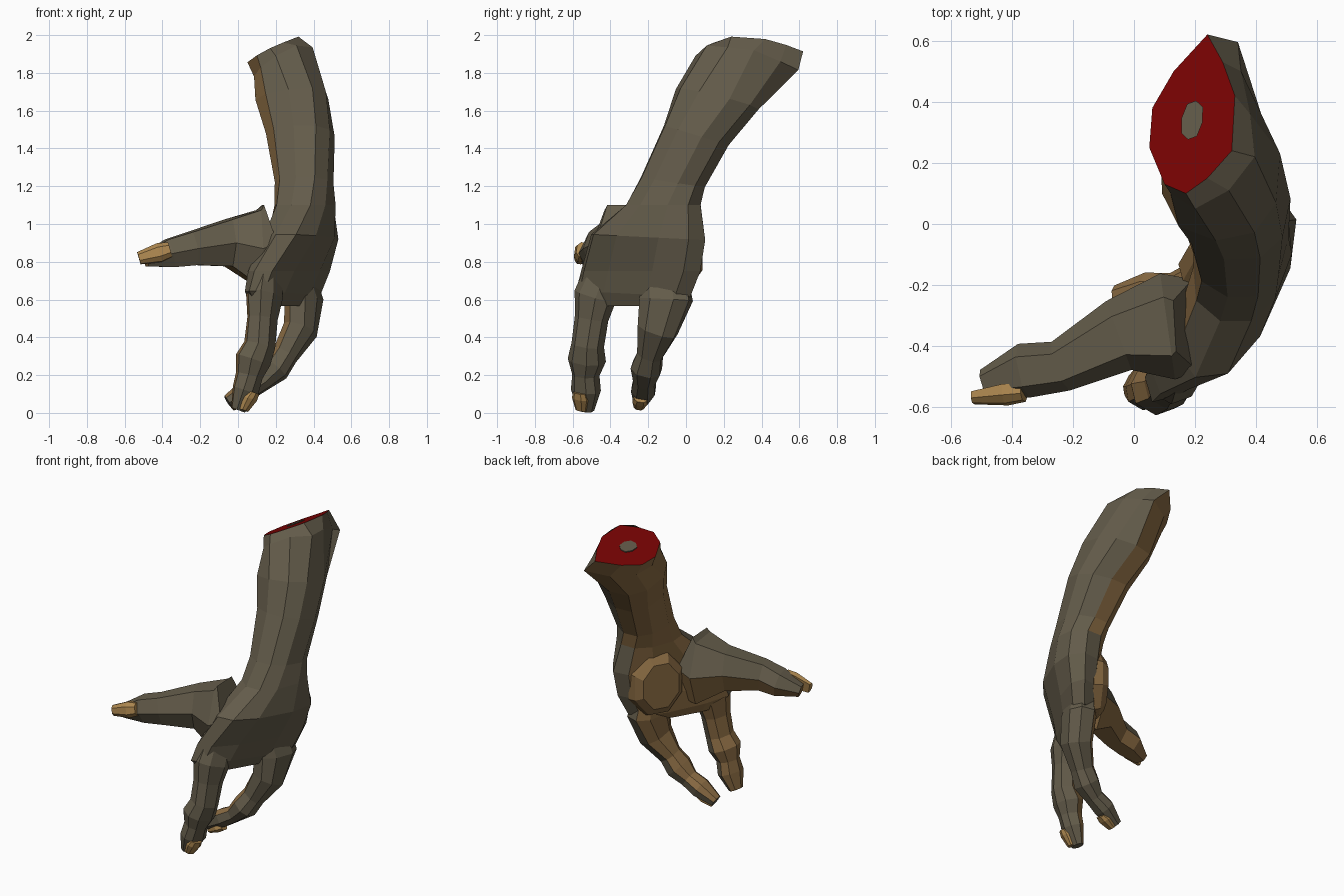
import bpy, bmesh, math
from mathutils import Vector as V


def material(name, rgb):
    m = bpy.data.materials.new(name)
    m.diffuse_color = (*rgb, 1)
    return m


OLIVE = material("olive skin", (0.128, 0.108, 0.070))
TAN = material("tan palm", (0.25, 0.145, 0.055))
NAIL = material("nail tan", (0.42, 0.245, 0.08))
RED = material("raw red", (0.20, 0.001, 0.001))


def shape(t, power=0.85):
    """Slightly boxy unit circle."""
    c, s = math.cos(t), math.sin(t)
    return (math.copysign(abs(c) ** power, c), math.copysign(abs(s) ** power, s))


def facing(direction, limit):
    """Rule: palm colour on faces that look along the direction."""
    d = V(direction).normalized()
    return lambda f: int(f.normal.dot(d) > limit)


def skin(name, rings, mats, rule=None):
    """Loft rings of points, cap both ends, colour faces by the rule."""
    bm = bmesh.new()
    loops = [[bm.verts.new(p) for p in r] for r in rings]
    n = len(loops[0])
    first = bm.faces.new(loops[0])
    bm.faces.new(loops[-1])
    for a, b in zip(loops, loops[1:]):
        for i in range(n):
            j = (i + 1) % n
            bm.faces.new((a[i], a[j], b[j], b[i]))
    bmesh.ops.recalc_face_normals(bm, faces=bm.faces[:])
    if rule:
        for f in bm.faces:
            f.normal_update()
            f.material_index = rule(f)
    if len(mats) > 2:
        first.material_index = 2
    me = bpy.data.meshes.new(name)
    bm.to_mesh(me)
    bm.free()
    for m in mats:
        me.materials.append(m)
    ob = bpy.data.objects.new(name, me)
    bpy.context.collection.objects.link(ob)
    return ob


def flat_ring(cx, cy, cz, a, b, wx, wy, tx, ty, n=10):
    """Ring seen from above: long axis (wx, wy), height slopes tx and ty."""
    w = V((wx, wy)).normalized()
    pts = []
    for i in range(n):
        c, s = shape(math.tau * i / n)
        dx = a * c * w.x + b * s * w.y
        dy = a * c * w.y - b * s * w.x
        pts.append((cx + dx, cy + dy, cz + tx * dx + ty * dy))
    return pts


def digit(name, path, wide, rule, n=8):
    """Loft along a path of (x, y, z, half width, half thickness)."""
    pts = [V(p[:3]) for p in path]
    rings = []
    for k, p in enumerate(path):
        t = (pts[min(k + 1, len(pts) - 1)] - pts[max(k - 1, 0)]).normalized()
        u = V(wide)
        u = (u - t * u.dot(t)).normalized()
        v = t.cross(u)
        ring = []
        for i in range(n):
            c, s = shape(math.tau * (i + 0.5) / n)
            ring.append(pts[k] + u * c * p[3] + v * s * p[4])
        rings.append(ring)
    return skin(name, rings, [OLIVE, TAN], rule)


def nail(name, base, tip, normal, width, thick):
    """Tapered wedge from nail bed to tip."""
    base, tip, nrm = V(base), V(tip), V(normal).normalized()
    side = (tip - base).cross(nrm).normalized()
    rings = []
    for f, w, h in ((0, 0.8, 0.8), (0.35, 1, 1), (1, 0.65, 0.6)):
        c = base.lerp(tip, f)
        rings.append([c + side * sx * w * width + nrm * sz * h * thick
                      for sx, sz in ((-1, -1), (1, -1), (1, 0.2), (0.5, 1), (-0.5, 1), (-1, 0.2))])
    return skin(name, rings, [NAIL])


# Teardrop cut at the elbow and the flared lip under it
cut = [(x, y, 1.92 + 0.5 * (x - 0.2) - 0.1 * (y - 0.36)) for x, y in (
    (0.24, 0.62), (0.29, 0.53), (0.33, 0.42), (0.32, 0.24), (0.24, 0.15),
    (0.17, 0.10), (0.10, 0.13), (0.05, 0.25), (0.06, 0.38), (0.13, 0.50))]
lip = [(0.34, 0.595, 1.815), (0.35, 0.50, 1.86), (0.38, 0.36, 1.92), (0.395, 0.22, 1.935),
       (0.31, 0.11, 1.945), (0.20, 0.05, 1.89), (0.12, 0.10, 1.83), (0.085, 0.24, 1.78),
       (0.10, 0.38, 1.77), (0.20, 0.52, 1.785)]

# Forearm, wrist and palm; the inner side is tan, more narrowly so on the hand
arm = [
    (0.285, 0.165, 1.66, 0.22, 0.195, 0.08, 1.00, 0.10, -0.25),
    (0.33, 0.055, 1.47, 0.175, 0.18, 0.20, 0.97, 0.00, -0.30),
    (0.35, -0.07, 1.22, 0.175, 0.15, 0.25, 0.97, 0.00, -0.15),
    (0.355, -0.12, 1.10, 0.21, 0.15, 0.35, 0.94, 0.00, 0.00),
    (0.335, -0.20, 0.93, 0.33, 0.145, 0.40, 0.90, 0.00, -0.05),
    (0.27, -0.24, 0.75, 0.365, 0.115, 0.50, 0.86, 0.00, 0.00),
    (0.235, -0.28, 0.63, 0.35, 0.095, 0.50, 0.86, 0.00, -0.05),
    (0.225, -0.30, 0.565, 0.25, 0.06, 0.50, 0.86, 0.00, 0.00),
]
on_forearm = facing((-0.8, 0.5, -0.33), 0.42)
on_hand = facing((-0.85, 0.5, 0), 0.75)
skin("forearm_and_palm", [cut, lip] + [flat_ring(*r) for r in arm], [OLIVE, TAN, RED],
     lambda f: (on_forearm if f.calc_center_median().z > 1.1 else on_hand)(f))

# Bone end lying on the cut
skin("bone_end", [flat_ring(0.19, 0.34, 1.917 + h, 0.065, 0.035, 0.2, 0.97, 0.5, -0.1, 8)
                  for h in (-0.002, 0.006)], [OLIVE])

# Raised pad at the heel of the palm
out = V((-0.85, 0.5, 0.05)).normalized()
along = V((0.5, 0.86, 0)).normalized()
pad = []
for depth, size in ((0.04, 1.1), (0.10, 1.0), (0.14, 0.75)):
    c = V((0.325, -0.10, 0.83)) + out * depth
    pad.append([c + (along * math.cos(a) * 0.17 + V((0, 0, 1)) * math.sin(a) * 0.21) * size
                for a in [math.tau * (i + 0.5) / 8 for i in range(8)]])
skin("palm_pad", pad, [TAN])

# Two fingers with swollen knuckles, rooted inside the palm
digit("front_finger", [
    (0.17, -0.43, 0.78, 0.10, 0.05), (0.14, -0.48, 0.62, 0.115, 0.09),
    (0.13, -0.50, 0.50, 0.09, 0.075), (0.115, -0.52, 0.36, 0.085, 0.08),
    (0.08, -0.525, 0.28, 0.10, 0.09), (0.06, -0.53, 0.20, 0.07, 0.07),
    (0.04, -0.53, 0.12, 0.08, 0.065), (0.00, -0.53, 0.015, 0.045, 0.035)],
    (0.5, 0.86, 0), facing((-0.85, 0.5, 0), 0.4))
digit("back_finger", [
    (0.32, -0.13, 0.78, 0.13, 0.06), (0.35, -0.105, 0.60, 0.145, 0.095),
    (0.33, -0.15, 0.44, 0.11, 0.09), (0.25, -0.19, 0.31, 0.07, 0.07),
    (0.20, -0.21, 0.235, 0.085, 0.075), (0.13, -0.22, 0.17, 0.06, 0.055),
    (0.05, -0.225, 0.125, 0.068, 0.06), (-0.055, -0.24, 0.06, 0.04, 0.035)],
    (0.25, 0.95, 0), facing((-0.6, 0.3, 0.6), 0.4))

# Thumb widening into the web of the hand, tan underneath
under = facing((-0.1, 0.38, -0.92), 0.2)
digit("thumb", [
    (0.20, -0.33, 0.90, 0.24, 0.15), (0.11, -0.335, 0.87, 0.23, 0.175),
    (-0.05, -0.365, 0.90, 0.14, 0.12), (-0.24, -0.465, 0.87, 0.10, 0.085),
    (-0.36, -0.48, 0.845, 0.085, 0.09), (-0.49, -0.52, 0.81, 0.04, 0.045)],
    (0, 0, 1), lambda f: int(under(f) and not (f.normal.y < -0.1 and f.calc_center_median().x > 0.05)), n=6)

# Nails
nail("thumb_nail", (-0.36, -0.555, 0.865), (-0.525, -0.57, 0.82), (0, -1, 0.15), 0.05, 0.03)
nail("front_finger_nail", (0.088, -0.565, 0.105), (0.035, -0.558, 0.012), (0.85, -0.5, -0.2), 0.045, 0.024)
nail("back_finger_nail", (0.065, -0.24, 0.07), (-0.03, -0.25, 0.025), (0.6, -0.1, -0.75), 0.04, 0.022)
